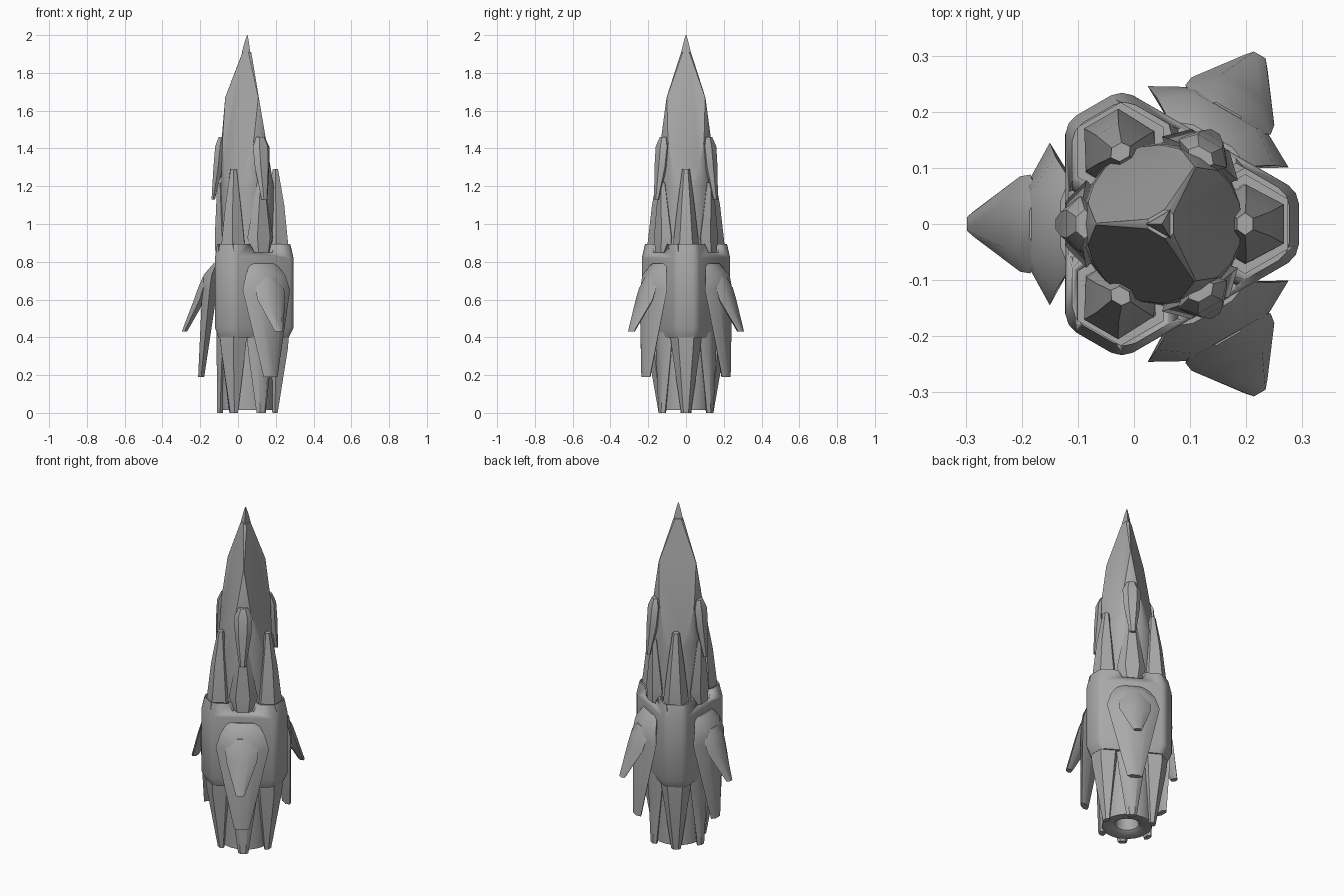
import bpy, bmesh
from math import sin, cos, pi, radians
from mathutils import Vector, Matrix

if "Cube" in bpy.data.objects:
    bpy.data.objects.remove(bpy.data.objects["Cube"])

AXIS_X = 0.05                      # the hull axis sits slightly off centre
POD_ANGLES = (0, 120, 240)
FIN_ANGLES = (60, 180, 300)

grey = bpy.data.materials.new("hull grey")
grey.use_nodes = True
grey.diffuse_color = (0.4, 0.4, 0.4, 1)
grey.node_tree.nodes["Principled BSDF"].inputs["Base Color"].default_value = (0.4, 0.4, 0.4, 1)


def finish(name, bm, angle=0, smooth=40):
    """Turn a bmesh into an object rotated about the hull axis."""
    bmesh.ops.recalc_face_normals(bm, faces=bm.faces)
    bm.transform(Matrix.Translation((AXIS_X, 0, 0)) @ Matrix.Rotation(radians(angle), 4, 'Z'))
    mesh = bpy.data.meshes.new(name)
    bm.to_mesh(mesh)
    bm.free()
    mesh.materials.append(grey)
    obj = bpy.data.objects.new(name, mesh)
    bpy.context.collection.objects.link(obj)
    bpy.ops.object.select_all(action='DESELECT')
    obj.select_set(True)
    bpy.context.view_layer.objects.active = obj
    if smooth:
        bpy.ops.object.shade_smooth_by_angle(angle=radians(smooth))
    return obj


def skin(bm, rings, closed=False):
    """Bridge equal rings of points; cap the ends or close the loop."""
    loops = [[bm.verts.new(p) for p in ring] for ring in rings]
    pairs = list(zip(loops, loops[1:]))
    if closed:
        pairs.append((loops[-1], loops[0]))
    else:
        bm.faces.new(loops[0])
        bm.faces.new(loops[-1])
    for a, b in pairs:
        for i in range(len(a)):
            j = (i + 1) % len(a)
            bm.faces.new((a[i], a[j], b[j], b[i]))


def hexagon(z, r, depth, width):
    """Six-sided section at radius r with a flat side facing outwards."""
    return [Vector((r + depth * x, width * y, z)) for x, y in
            ((1, -.5), (1, .5), (0, 1), (-1, .5), (-1, -.5), (0, -1))]


def around(name, angles, sections):
    """Loft one part from (z, radius, half depth, half width) and repeat it."""
    objs = []
    for i, a in enumerate(angles):
        bm = bmesh.new()
        skin(bm, [hexagon(*s) for s in sections])
        objs.append(finish(f"{name}_{i + 1}", bm, a))
    return objs


def lathe(profile, closed=False, n=24):
    bm = bmesh.new()
    skin(bm, [[Vector((r * cos(2 * pi * k / n), r * sin(2 * pi * k / n), z))
               for k in range(n)] for z, r in profile], closed)
    return bm


# Upper hull: round body sliced by three sloping planes
bm = lathe([(0.8, .145), (1.2, .143), (1.43, .138), (1.67, .118), (1.91, .026)])
for a in POD_ANGLES:
    n = Vector((cos(radians(a)), sin(radians(a)), .168))
    p = Vector((n.x * .02, n.y * .02, 1.91))
    geom = bm.verts[:] + bm.edges[:] + bm.faces[:]
    cut = bmesh.ops.bisect_plane(bm, geom=geom, plane_co=p, plane_no=n, clear_outer=True)
    edges = [e for e in cut['geom_cut'] if isinstance(e, bmesh.types.BMEdge)]
    bmesh.ops.holes_fill(bm, edges=edges)
finish("upper_hull", bm, smooth=25)

# Three-sided nose tip
bm = bmesh.new()
skin(bm, [[Vector((r * cos(radians(a)), r * sin(radians(a)), z)) for a in FIN_ANGLES]
          for z, r in ((1.86, .036), (1.92, .027), (1.97, .013), (2.0, .002))])
finish("nose_tip", bm, smooth=20)

# Lower core with an open exhaust
finish("exhaust_core", lathe([(.5, .145), (.015, .135), (.015, .085), (.03, .065),
                              (.2, .05), (.2, .002), (.5, .002)], closed=True))

# Middle housing: truncated triangle, softened edges
bm = bmesh.new()


def housing_ring(z, grow):
    pts = []
    for a in POD_ANGLES:
        m = Matrix.Rotation(radians(a), 3, 'Z')
        for r, y in ((.244, -.058), (.244, .058)):
            pts.append(m @ Vector((r * grow, y * grow, z)))
    return pts


skin(bm, [housing_ring(z, g) for z, g in ((.4, .9), (.45, 1), (.82, 1), (.895, .93))])
upright = [e for e in bm.edges if abs(e.verts[0].co.z - e.verts[1].co.z) > .01]
bmesh.ops.bevel(bm, geom=upright, offset=.022, segments=2, affect='EDGES', profile=.5)
housing = finish("middle_housing", bm)

# Pod sockets and notches cut into the housing
cutters = around("socket_cutter", POD_ANGLES, [(.8, .148, .076, .088), (1.0, .148, .076, .088)])
cutters += around("notch_cutter", FIN_ANGLES, [(.85, .16, .05, .06), (.95, .16, .05, .1)])
for c in cutters:
    c.hide_render = True
    mod = housing.modifiers.new("cut", 'BOOLEAN')
    mod.operation = 'DIFFERENCE'
    mod.solver = 'EXACT'
    mod.object = c
bpy.context.view_layer.objects.active = housing
for mod in list(housing.modifiers):
    if mod.type == 'BOOLEAN':
        bpy.ops.object.modifier_apply(modifier=mod.name)
for c in cutters:
    bpy.data.objects.remove(c)

# Pods tapering out of the housing, above and below
around("upper_pod", POD_ANGLES, [(.78, .148, .06, .072), (.88, .15, .067, .07),
                                 (1.1, .15, .045, .045), (1.29, .148, .014, .02)])
around("lower_pod", POD_ANGLES, [(.42, .15, .07, .085), (.34, .15, .064, .075),
                                 (0, .146, .014, .026)])

# Petals between the pods
around("upper_petal", FIN_ANGLES, [(.85, .13, .04, .06), (.93, .135, .038, .078),
                                   (1.22, .145, .015, .025)])
around("lower_petal", FIN_ANGLES, [(.45, .13, .035, .085), (.3, .135, .028, .07),
                                   (0, .145, .015, .028)])

# Small blades on the upper hull
around("hull_blade", FIN_ANGLES, [(1.46, .138, .015, .026), (1.41, .145, .026, .05),
                                  (1.3, .155, .025, .044), (1.13, .181, .009, .018)])

# Large shields with swept fins on top
around("shield", FIN_ANGLES, [(.79, .165, .016, .08), (.73, .19, .042, .12),
                              (.65, .2, .04, .145), (.19, .245, .016, .042)])
around("swept_fin", FIN_ANGLES, [(.72, .22, .016, .05), (.66, .235, .027, .088),
                                 (.6, .253, .03, .085), (.43, .334, .014, .024)])
